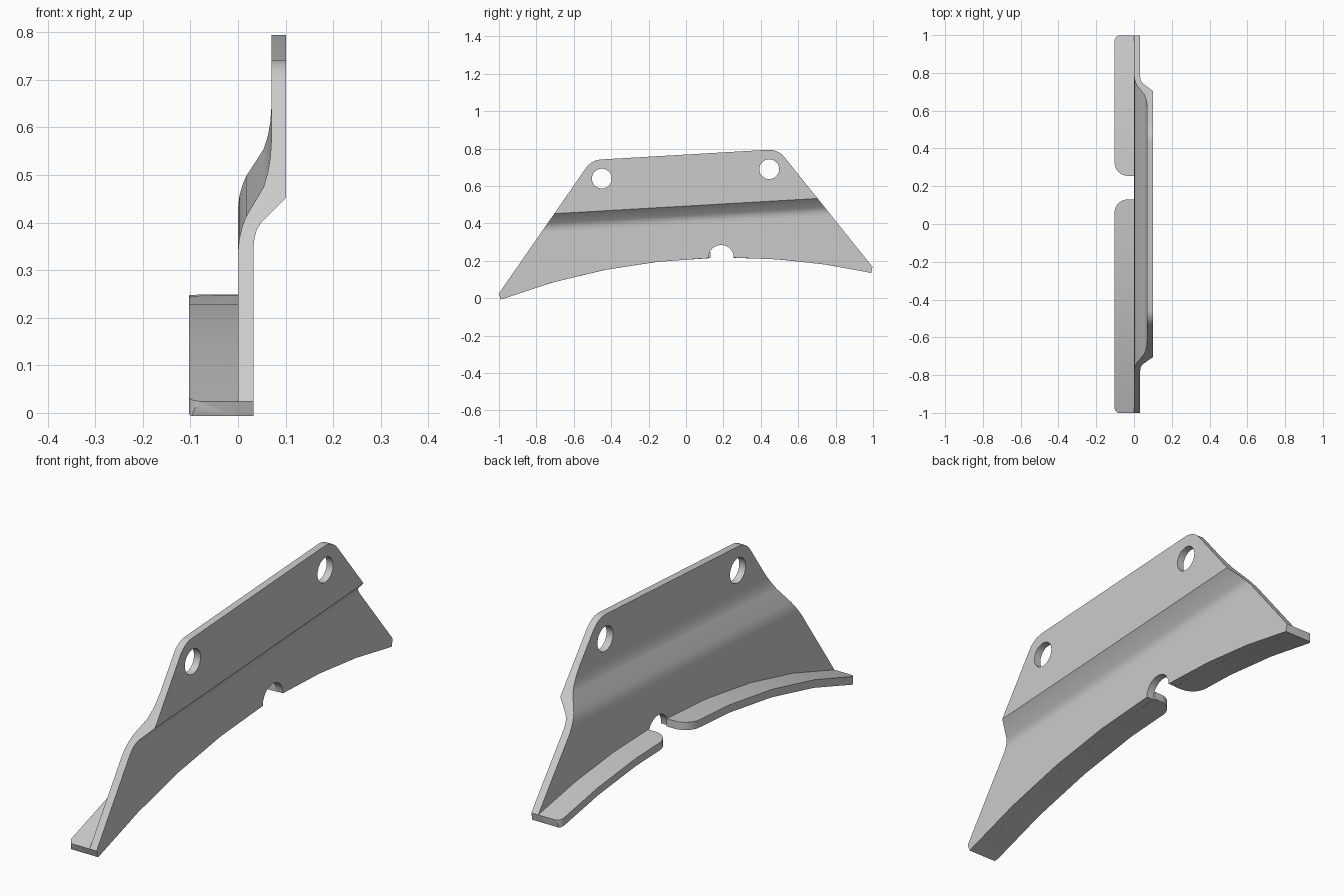
import bpy
import bmesh
from math import sin, cos, asin, radians, pi

if "Cube" in bpy.data.objects:
    bpy.data.objects.remove(bpy.data.objects["Cube"])

steel = bpy.data.materials.new("light grey metal")
steel.use_nodes = True
GREY = (0.6, 0.6, 0.6, 1)
steel.diffuse_color = GREY
steel.node_tree.nodes["Principled BSDF"].inputs["Base Color"].default_value = GREY


def prism(name, points, place, start, end):
    """Extrude a 2D outline; place(a, b, depth) turns it into 3D."""
    bm = bmesh.new()
    rings = [[bm.verts.new(place(a, b, d)) for a, b in points] for d in (start, end)]
    bm.faces.new(rings[0])
    bm.faces.new(rings[1][::-1])
    n = len(points)
    for i in range(n):
        j = (i + 1) % n
        bm.faces.new((rings[0][j], rings[0][i], rings[1][i], rings[1][j]))
    bmesh.ops.recalc_face_normals(bm, faces=bm.faces)
    mesh = bpy.data.meshes.new(name)
    bm.to_mesh(mesh)
    bm.free()
    mesh.materials.append(steel)
    ob = bpy.data.objects.new(name, mesh)
    bpy.context.collection.objects.link(ob)
    return ob


def cut(ob, cutter, operation):
    mod = ob.modifiers.new("cut", "BOOLEAN")
    mod.operation, mod.solver, mod.object = operation, "EXACT", cutter
    bpy.context.view_layer.objects.active = ob
    bpy.ops.object.modifier_apply(modifier=mod.name)
    bpy.data.objects.remove(cutter)


def arc(a, b, r, first, last, steps):
    angles = [radians(first + (last - first) * i / steps) for i in range(steps + 1)]
    return [(a + r * cos(t), b + r * sin(t)) for t in angles]


def along_x(a, b, d):
    return (d, a, b)


def along_z(a, b, d):
    return (a, b, d)


def sheared_y(a, b, d):
    return (a, d, b + SLOPE * d)


SLOPE = 0.0577          # the bend climbs towards the back
THICK = 0.033
RADIUS, MID, APEX = 3.49, 0.24, 0.217


def lower_arc(y0, y1, steps, offset=0.0):
    """Points on the large arc under the plate."""
    t0, t1 = (asin((y - MID) / RADIUS) for y in (y0, y1))
    ts = [t0 + (t1 - t0) * i / steps for i in range(steps + 1)]
    r = RADIUS + offset
    return [(MID + r * sin(t), APEX - RADIUS + r * cos(t)) for t in ts]


# Bent plate: S-shaped section trimmed to the side outline
outer = [(0.033, -0.3), (0.033, 0.395), (0.0345, 0.411), (0.039, 0.427),
         (0.049, 0.443), (0.101, 0.493), (0.101, 1.1)]
inner = [(0.07, 1.1), (0.07, 0.605), (0.068, 0.575), (0.063, 0.545), (0.054, 0.515),
         (0.017, 0.455), (0.009, 0.435), (0.003, 0.412), (0, 0.385), (0, -0.3)]
plate = prism("bent_plate", outer + inner, sheared_y, -1.2, 1.2)

HOLES = [(0.445, 0.69), (-0.45, 0.64)]
side = lower_arc(-0.99, 0.121, 4)
side += arc(0.188, 0.217, 0.068, 180, 0, 12)
side += lower_arc(0.257, 0.99, 3)
side += lower_arc(0.99, 0.995, 1, THICK)[:1]
side += arc(*HOLES[0], 0.104, 39, 93.3, 6)
side += arc(*HOLES[1], 0.102, 93.3, 145, 6)
side += lower_arc(-0.99, -0.98, 1, THICK)[:1]
cut(plate, prism("side_outline", side, along_x, -0.3, 0.3), "INTERSECT")

# Bolt holes
for y, z in HOLES:
    ring = arc(y, z, 0.053, 0, 360, 32)[:-1]
    cut(plate, prism("hole_cutter", ring, along_x, -0.4, 0.4), "DIFFERENCE")


# Curved flanges with rounded free corners, either side of the notch
def flange(name, y0, y1, steps, low, high, r_low, r_high):
    strip = lower_arc(y0, y1, steps) + lower_arc(y0, y1, steps, THICK)[::-1]
    ob = prism(name, strip, along_x, -0.2, 0)
    edge = -0.103
    outline = [(0.2, low), (0.2, high)]
    outline += arc(edge + r_high, high - r_high, r_high, 90, 180, 8)
    outline += arc(edge + r_low, low + r_low, r_low, 180, 270, 8)
    cut(ob, prism("flange_outline", outline, along_z, -0.5, 1), "INTERSECT")
    return ob


parts = [
    plate,
    flange("front_flange", -0.99, 0.15, 4, -1.002, 0.13, 0.03, 0.07),
    flange("back_flange", 0.23, 0.99, 3, 0.255, 0.999, 0.07, 0.03),
]

# Smooth bends, crisp edges
for ob in parts:
    bpy.ops.object.select_all(action="DESELECT")
    ob.select_set(True)
    bpy.context.view_layer.objects.active = ob
    bpy.ops.object.shade_smooth_by_angle(angle=radians(30))
